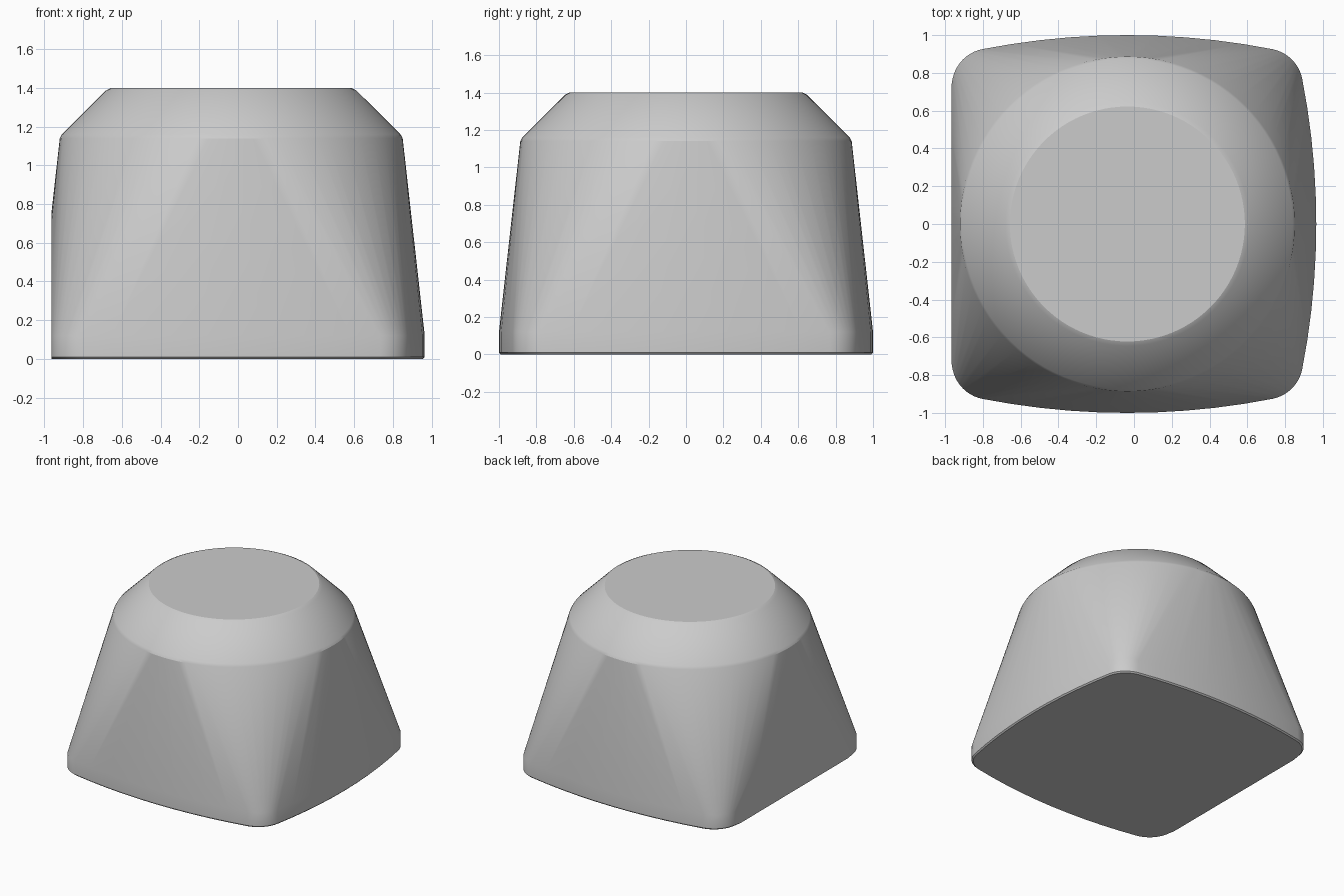
import bpy, bmesh
from math import sin, cos, pi, asin, sqrt
from mathutils import Vector

cube = bpy.data.objects.get("Cube")
if cube:
    bpy.data.objects.remove(cube)

CENTRE_X = -0.035   # axis of the body before the side is cut flat
FLAT_X = -0.965     # plane of the flat side


def circle(radius, z, count=96):
    return [Vector((CENTRE_X + radius * cos(2 * pi * i / count),
                    radius * sin(2 * pi * i / count), z)) for i in range(count)]


def bulged_square(half, z, big=4.0, small=0.2, steps=10):
    """Square outline with bowed sides and tangent rounded corners."""
    k = big - half
    c = (-k + sqrt(2 * (big - small) ** 2 - k * k)) / 2
    end = asin(c / (big - small))
    points = []
    for quarter in range(4):
        turn = quarter * pi / 2
        outline = []
        for i in range(steps + 1):
            a = -end + 2 * end * i / steps
            outline.append((big * cos(a) - k, big * sin(a)))
        for i in range(1, steps):
            a = end + (pi / 2 - 2 * end) * i / steps
            outline.append((c + small * cos(a), c + small * sin(a)))
        points += [Vector((CENTRE_X + x * cos(turn) - y * sin(turn),
                           x * sin(turn) + y * cos(turn), z)) for x, y in outline]
    return points


# Body: hull stretched from the bowed square base to the round chamfered top
bm = bmesh.new()
rings = [bulged_square(0.99, 0), bulged_square(1.0, 0.01), bulged_square(1.0, 0.12),
         circle(0.886, 1.14), circle(0.875, 1.16), circle(0.646, 1.388), circle(0.622, 1.4)]
for ring in rings:
    for point in ring:
        bm.verts.new(point)
hull = bmesh.ops.convex_hull(bm, input=bm.verts[:])
spare = {g for g in hull["geom_interior"] + hull["geom_unused"]
         if isinstance(g, bmesh.types.BMVert)}
bmesh.ops.delete(bm, geom=list(spare), context='VERTS')
bmesh.ops.dissolve_limit(bm, angle_limit=0.002, verts=bm.verts[:], edges=bm.edges[:])

# Flat side: slice off the bulge and close the opening
cut = bmesh.ops.bisect_plane(bm, geom=bm.verts[:] + bm.edges[:] + bm.faces[:],
                             plane_co=(FLAT_X, 0, 0), plane_no=(-1, 0, 0), clear_outer=True)
rim = [g for g in cut["geom_cut"] if isinstance(g, bmesh.types.BMEdge)]
bmesh.ops.contextual_create(bm, geom=rim)
bmesh.ops.recalc_face_normals(bm, faces=bm.faces[:])

mesh = bpy.data.meshes.new("tapered_cap")
bm.to_mesh(mesh)
bm.free()
cap = bpy.data.objects.new("tapered_cap", mesh)
bpy.context.collection.objects.link(cap)

# Colour
grey = bpy.data.materials.new("plain_grey")
grey.use_nodes = True
colour = (0.6, 0.6, 0.6, 1)
grey.diffuse_color = colour
grey.node_tree.nodes["Principled BSDF"].inputs["Base Color"].default_value = colour
mesh.materials.append(grey)

# Smooth sides with crisp rims
bpy.ops.object.select_all(action='DESELECT')
cap.select_set(True)
bpy.context.view_layer.objects.active = cap
bpy.ops.object.shade_smooth_by_angle(angle=0.35)
